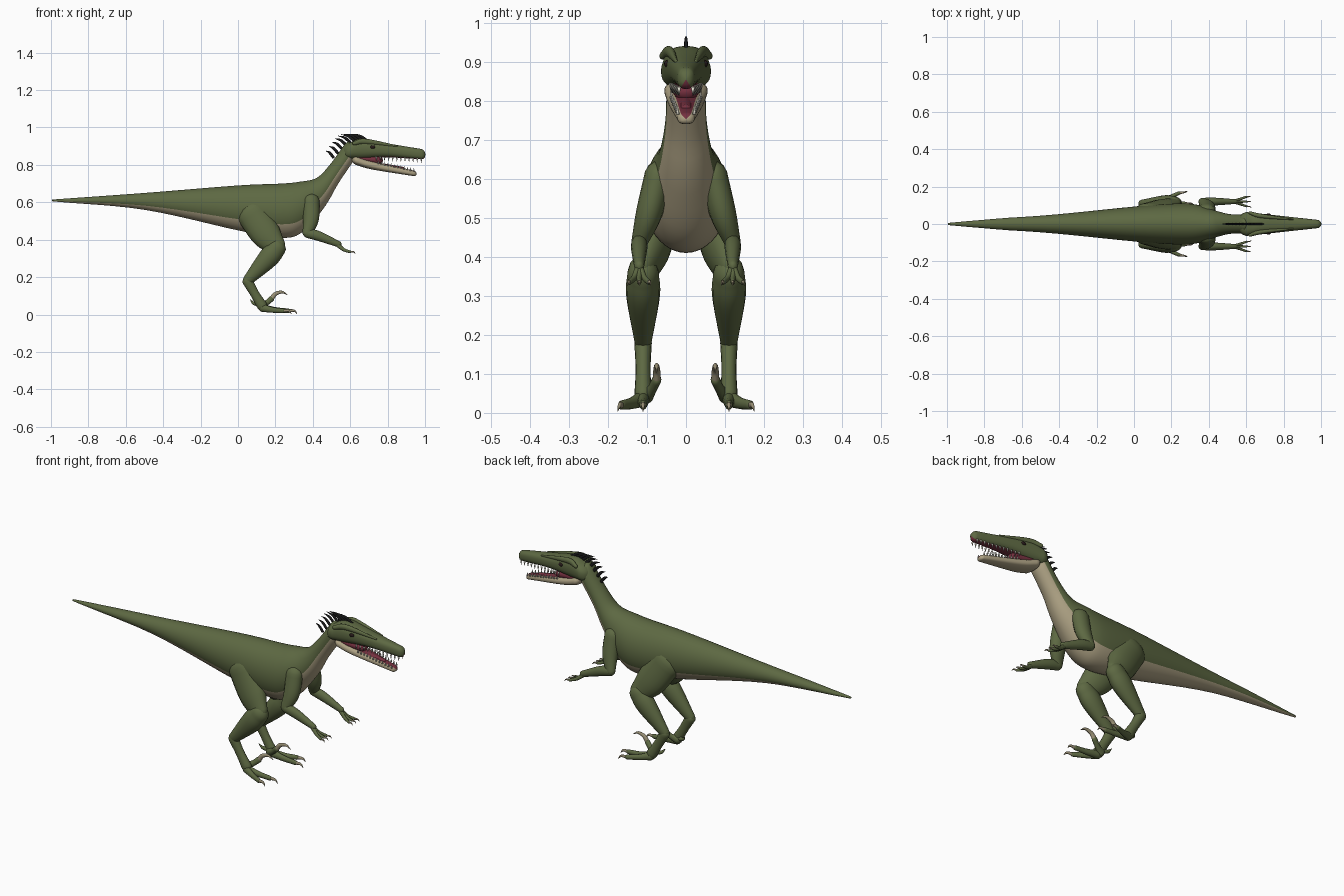
import bpy, bmesh
from math import sin, cos, pi, radians
from mathutils import Vector, Matrix

cube = bpy.data.objects.get("Cube")
if cube:
    bpy.data.objects.remove(cube)


def material(name, *rgb):
    mat = bpy.data.materials.new(name)
    mat.use_nodes = True
    mat.diffuse_color = (*rgb, 1)
    shader = mat.node_tree.nodes["Principled BSDF"]
    shader.inputs["Base Color"].default_value = mat.diffuse_color
    return mat


GREEN = material("olive_green_skin", .11, .14, .055)
BEIGE = material("beige_underside", .42, .36, .23)
RED = material("mouth_red", .18, .03, .05)
BLACK = material("crest_black", .01, .01, .01)
IVORY = material("tooth_ivory", .75, .72, .62)
CLAW = material("claw_tan", .32, .28, .18)
EYE = material("eye_dark", .02, .01, .01)


def finish(bm, name, materials):
    bmesh.ops.recalc_face_normals(bm, faces=bm.faces)
    mesh = bpy.data.meshes.new(name)
    bm.to_mesh(mesh)
    bm.free()
    for mat in materials:
        mesh.materials.append(mat)
    for polygon in mesh.polygons:
        polygon.use_smooth = True
    bpy.context.collection.objects.link(bpy.data.objects.new(name, mesh))


def spline(points, steps=6):
    """Resample tuples of numbers along a smooth curve."""
    pts = [Vector(point) for point in points]
    pts = [2 * pts[0] - pts[1]] + pts + [2 * pts[-1] - pts[-2]]
    result = []
    for before, start, end, after in zip(pts, pts[1:], pts[2:], pts[3:]):
        leave, arrive = (end - before) / 2, (after - start) / 2
        for step in range(steps):
            t = step / steps
            line = start.lerp(end, t)
            bend = (leave - end + start) * (1 - t) - (arrive - end + start) * t
            result.append(line + bend * t * (1 - t))
    return result + [pts[-2]]


def skin(name, rings, materials, rule=None, sides=24, power=1):
    """Join rings of (centre, up, side) with rounded ends; rule(x, height) picks a colour."""
    def dome(ring, neighbour):
        centre, up, side = ring
        out = (centre - neighbour[0]).normalized() * min(up.length, side.length)
        return [(centre + out * sin(a), up * cos(a), side * cos(a))
                for a in map(radians, (30, 60, 85))]

    def rounded(value):
        return abs(value) ** power * (1 if value > 0 else -1)

    rings = dome(rings[0], rings[1])[::-1] + rings + dome(rings[-1], rings[-2])
    angles = [2 * pi * i / sides for i in range(sides)]
    bm = bmesh.new()
    loops = [[bm.verts.new(centre + up * rounded(sin(a)) + side * rounded(cos(a)))
              for a in angles] for centre, up, side in rings]
    for ring, loop, following in zip(rings, loops, loops[1:]):
        for i, angle in enumerate(angles):
            face = bm.faces.new((loop[i - 1], loop[i], following[i], following[i - 1]))
            if rule:
                face.material_index = rule(ring[0].x, sin(angle - pi / sides))
    for loop in (loops[0], loops[-1]):
        bm.faces.new(loop)
    finish(bm, name, materials)


def loft(name, stations, width, materials, rule=None, lean=0, sides=32, power=1):
    """Stations on the centre plane: x, top, bottom; lean slants the neck sections."""
    rings = []
    for x, top, bottom in spline(stations):
        slant = lean * min(max(x * 5 - 1.3, 0), 1)
        up = Vector((-slant, 0, top - bottom)) / 2
        side = Vector((0, width(x, up.length), 0))
        rings.append((Vector((x, 0, top)) - up, up, side))
    skin(name, rings, materials, rule, sides, power)


def tube(name, path, mat, y=(0, 0), flat=.8):
    """Path in profile: x, z, radius; y runs from its first value to its second."""
    points = spline(path)
    last = len(points) - 1
    places = [Vector((x, y[0] + (y[1] - y[0]) * i / last, z))
              for i, (x, z, radius) in enumerate(points)]
    rings = []
    for i, place in enumerate(places):
        along = (places[min(i + 1, last)] - places[max(i - 1, 0)]).normalized()
        side = Vector((0, 1, 0))
        side = (side - along * side.dot(along)).normalized()
        radius = points[i].z
        rings.append((place, along.cross(side) * radius, side * radius * flat))
    skin(name, rings, [mat], sides=16)


def torso_width(x, half):
    return min(.65 * half + .015, 1.2 * half)


def snout_width(x, half=0):
    return .13 - .11 * x


def pale_below(x, height):
    return int(height < (-.55 if x < 0 else -.45 if x < .4 else -.3))


# Tail, torso and neck as one skin with a pale underside
loft("body", [(-.99, .615, .605), (-.5, .65, .56), (0, .69, .45), (.23, .7, .41),
              (.33, .71, .44), (.42, .73, .56), (.49, .8, .69), (.57, .91, .81)],
     torso_width, [GREEN, BEIGE], pale_below, lean=.04, sides=48)

# Head and open jaws, red on the facing sides
loft("head", [(.6, .92, .83), (.66, .94, .83), (.8, .915, .84), (.98, .885, .83)],
     snout_width, [GREEN, RED], lambda x, height: int(height < -.85 and x > .7), power=.8)
loft("lower_jaw", [(.63, .85, .8), (.72, .82, .775), (.94, .77, .74)],
     lambda x, half: snout_width(x) - .005, [BEIGE, RED],
     lambda x, height: int(height > .85 and x > .7), power=.8)
loft("mouth_lining", [(.65, .86, .81), (.75, .85, .8)],
     lambda x, half: snout_width(x) * .7, [RED])
loft("tongue", [(.7, .82, .79), (.88, .79, .77)],
     lambda x, half: snout_width(x) * .4, [RED])


def teeth(name, back, front, length, count=12):
    """Cones along both gums, from back to front."""
    bm = bmesh.new()
    turn = Matrix.Rotation(pi if length < 0 else 0, 4, 'X')
    for i in range(count):
        x, z = Vector(back).lerp(Vector(front), i / (count - 1))
        for side in (1, -1):
            spot = Matrix.Translation((x, side * snout_width(x) * .8, z + length / 2))
            bmesh.ops.create_cone(bm, cap_ends=True, segments=8, radius1=.005, radius2=0,
                                  depth=abs(length), matrix=spot @ turn)
    finish(bm, name, [IVORY])


teeth("upper_teeth", (.74, .845), (.98, .835), -.025)
teeth("lower_teeth", (.75, .805), (.94, .765), .02)

# Crest of swept-back quills
quills = 9
for i in range(quills):
    k = i / (quills - 1)
    x = .51 + .18 * k
    z = .84 + .09 * sin(min(k * 1.4, 1) * pi / 2)
    tube(f"crest_quill_{i + 1}", [(x, z, .008), (x - .02 - .02 * k, z + .025, .007),
                                  (x - .04 - .05 * k, z + .035, .001)], BLACK, flat=.6)

for mirror, label in ((1, "left"), (-1, "right")):
    def part(name, path, y, mat=GREEN, flat=.8):
        tube(f"{label}_{name}", path, mat, [mirror * value for value in y], flat)

    def digit(name, x, y, z, reach, drop, spread, size):
        """A toe or finger tapering to a hooked claw."""
        end, low, out = x + reach, z - drop, y + spread
        part(name, [(x, z, size * 1.4), (x + reach / 2, z - drop * .7, size),
                    (end, low, size * .8)], (y, out))
        part(f"{name}_claw", [(end, low, size * .6), (end + size * 2, low, size * .4),
                              (end + size * 3, low - size, size * .1)],
             (out, out + spread / 5), CLAW)

    # Face
    part("brow_ridge", [(.62, .915, .01), (.68, .925, .015), (.85, .9, .005)], (.06, .025))
    part("eye", [(.715, .895, .009), (.725, .895, .009)], (.049, .048), EYE)

    # Leg
    leg = (.11, .11)
    part("thigh", [(.07, .55, .085), (.15, .43, .08), (.21, .36, .05)], (.06, .11), flat=.6)
    part("shin", [(.21, .36, .05), (.16, .3, .054), (.05, .18, .027)], leg)
    part("metatarsus", [(.05, .18, .028), (.09, .11, .024), (.13, .045, .028)], leg)

    # Foot with a raised sickle claw
    digit("middle_toe", .13, .11, .035, .14, .015, 0, .015)
    digit("outer_toe", .13, .115, .035, .11, .015, .05, .015)
    part("raised_toe", [(.12, .045, .022), (.15, .06, .015), (.18, .085, .015)], (.1, .075))
    part("sickle_claw", [(.18, .085, .013), (.2, .11, .011), (.235, .12, .007),
                         (.265, .105, .001)], (.075, .075), CLAW)
    part("rear_toe", [(.12, .055, .012), (.085, .06, .009), (.065, .08, .001)], (.1, .085))

    # Arm and hand
    part("upper_arm", [(.39, .61, .045), (.39, .51, .042), (.37, .435, .026)], (.07, .12))
    part("forearm", [(.37, .435, .025), (.43, .42, .026), (.54, .375, .016)], (.12, .12))
    for finger, spread in (("inner", -.025), ("middle", 0), ("outer", .025)):
        digit(f"{finger}_finger", .53, .12, .375, .07, .04, spread, .009)
